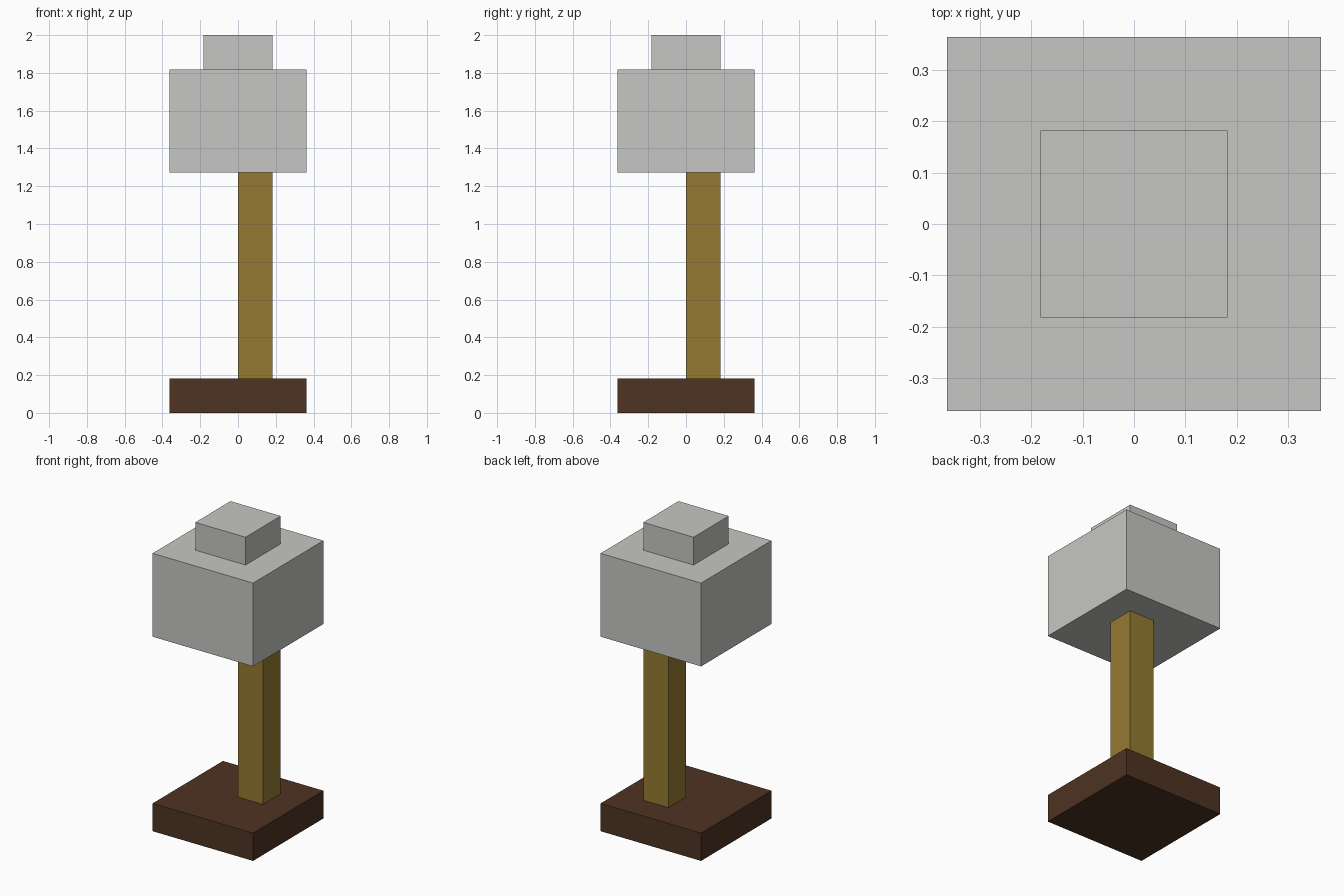
import bpy

if "Cube" in bpy.data.objects:
    bpy.data.objects.remove(bpy.data.objects["Cube"])

U = 2 / 11  # one block unit: the model is 11 units tall


def material(name, rgb):
    """Flat colour from 0-255 sRGB values, stored as linear."""
    def lin(c):
        c /= 255
        return c / 12.92 if c <= 0.04045 else ((c + 0.055) / 1.055) ** 2.4
    mat = bpy.data.materials.new(name)
    mat.diffuse_color = (*[lin(c) for c in rgb], 1)
    mat.use_nodes = True
    mat.node_tree.nodes["Principled BSDF"].inputs["Base Color"].default_value = mat.diffuse_color
    return mat


def box(name, lo, hi, mat):
    """Axis-aligned box between two corners given in block units."""
    centre = [(a + b) / 2 * U for a, b in zip(lo, hi)]
    bpy.ops.mesh.primitive_cube_add(size=1, location=centre)
    obj = bpy.context.object
    obj.name = name
    obj.scale = [(b - a) * U for a, b in zip(lo, hi)]
    bpy.ops.object.transform_apply(location=False, rotation=False, scale=True)
    obj.data.materials.append(mat)
    return obj


dark_wood = material("dark brown wood", (78, 51, 34))
light_wood = material("golden wood", (150, 122, 50))
stone = material("light grey stone", (198, 198, 195))

# Square foot plate
box("base", (-2, -2, 0), (2, 2, 1), dark_wood)
# Off-centre post
box("post", (0, 0, 1), (1, 1, 7), light_wood)
# Large head block and the small cap on top
box("head", (-2, -2, 7), (2, 2, 10), stone)
box("cap", (-1, -1, 10), (1, 1, 11), stone)
